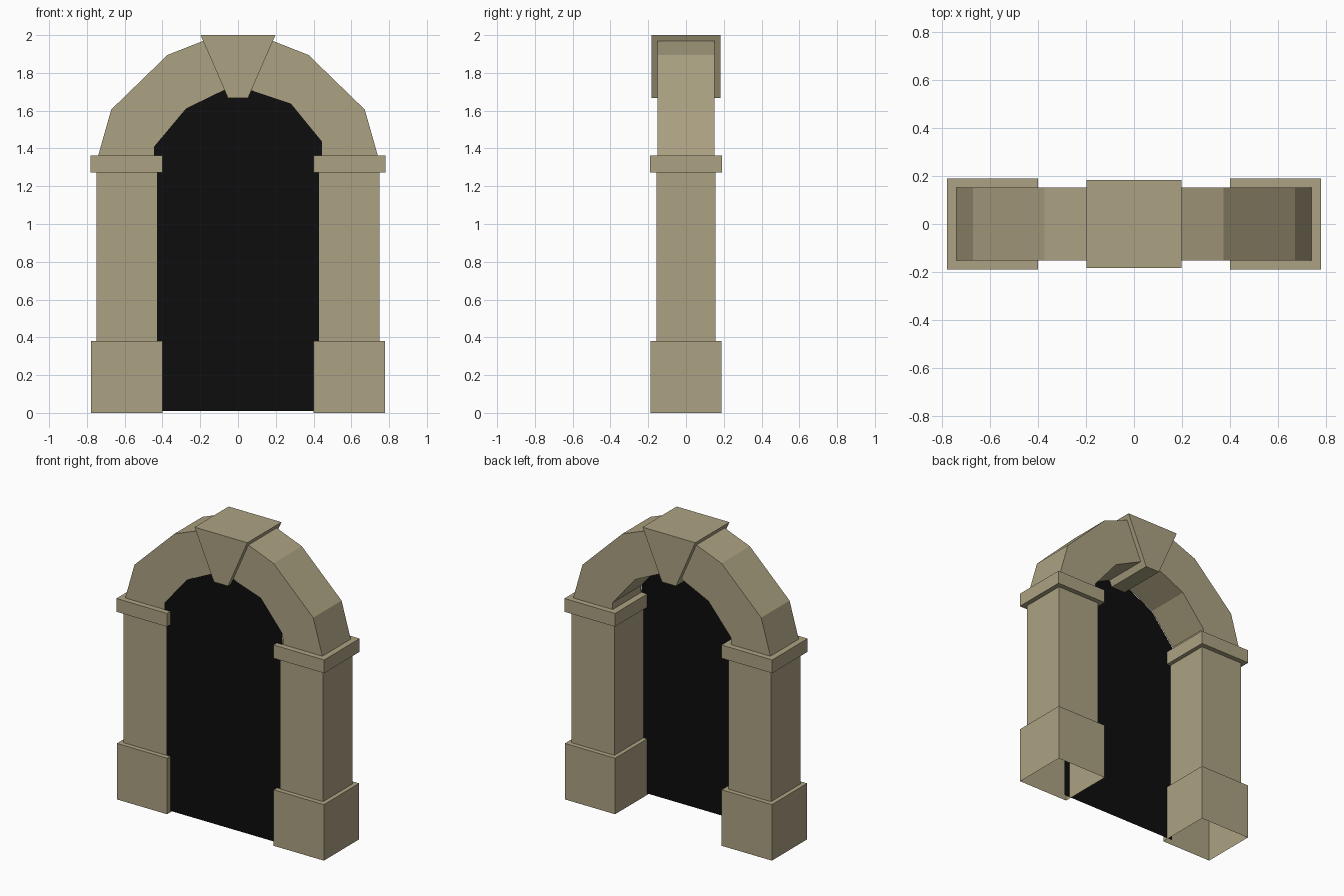
import bpy, bmesh

if "Cube" in bpy.data.objects:
    bpy.data.objects.remove(bpy.data.objects["Cube"])


def material(name, rgb):
    m = bpy.data.materials.new(name)
    m.diffuse_color = (*rgb, 1)
    m.use_nodes = True
    m.node_tree.nodes["Principled BSDF"].inputs["Base Color"].default_value = m.diffuse_color
    return m


STONE = material("tan stone", (0.413, 0.361, 0.223))
DARK = material("doorway black", (0.004, 0.004, 0.004))


def prism(name, pts, y0, y1, mat, skip=()):
    """Extrude an x-z outline along y; skip lists outline edges left open."""
    bm = bmesh.new()
    f = [bm.verts.new((x, y0, z)) for x, z in pts]
    b = [bm.verts.new((x, y1, z)) for x, z in pts]
    bm.faces.new(f)
    bm.faces.new(b[::-1])
    n = len(pts)
    for i in range(n):
        if i not in skip:
            j = (i + 1) % n
            bm.faces.new((f[j], f[i], b[i], b[j]))
    bmesh.ops.recalc_face_normals(bm, faces=bm.faces)
    me = bpy.data.meshes.new(name)
    bm.to_mesh(me)
    bm.free()
    me.materials.append(mat)
    ob = bpy.data.objects.new(name, me)
    bpy.context.collection.objects.link(ob)
    return ob


def block(name, s, x0, x1, depth, z0, z1, skip=()):
    pts = [(s * x0, z0), (s * x1, z0), (s * x1, z1), (s * x0, z1)]
    return prism(name, pts, -depth, depth, STONE, skip)


# arch half: outer edge going up, inner edge coming down
outer = [(0.74, 1.363), (0.671, 1.606), (0.373, 1.895), (0.182, 1.97)]
inner = [(0.065, 1.712), (0.275, 1.612), (0.444, 1.41), (0.444, 1.363)]

for side, s in (("left", -1), ("right", 1)):
    # hollow plinth, open underneath
    block(side + "_plinth", s, 0.40, 0.777, 0.189, 0.0, 0.38, skip=(0,))
    # shaft, open where it meets plinth and capital
    block(side + "_shaft", s, 0.428, 0.748, 0.157, 0.38, 1.273, skip=(0, 2))
    block(side + "_capital", s, 0.40, 0.78, 0.19, 1.273, 1.363)
    # arch, open where it meets the keystone and the capital
    prism(side + "_arch", [(s * x, z) for x, z in outer + inner],
          -0.152, 0.152, STONE, skip=(3, 7))

# wedge keystone
prism("keystone", [(-0.053, 1.667), (0.053, 1.667), (0.198, 2.0), (-0.198, 2.0)],
      -0.183, 0.183, STONE)

# dark sheet filling the opening, just in front of the arch face
sheet = [(-0.444, 0.01), (0.444, 0.01), (0.444, 1.437), (0.28, 1.638),
         (0.05, 1.714), (-0.065, 1.714), (-0.275, 1.612), (-0.444, 1.41)]
me = bpy.data.meshes.new("doorway")
me.from_pydata([(x, -0.1545, z) for x, z in sheet], [], [list(range(len(sheet)))])
me.materials.append(DARK)
bpy.context.collection.objects.link(bpy.data.objects.new("doorway", me))
